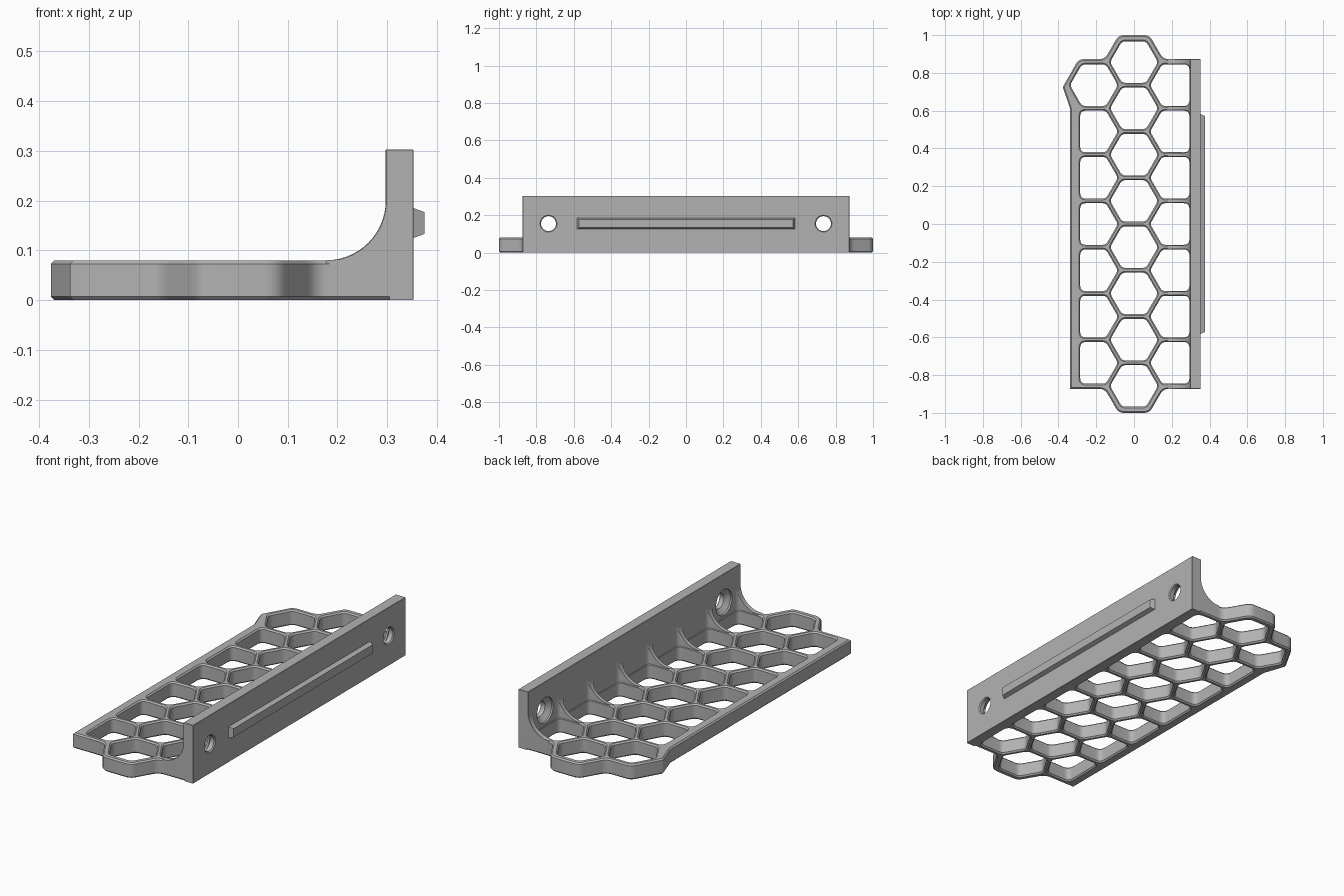
import bpy, bmesh, math
from mathutils import Vector

cube = bpy.data.objects.get("Cube")
if cube:
    bpy.data.objects.remove(cube)

grey = bpy.data.materials.new("mid grey")
grey.use_nodes = True
GREY = (0.45, 0.45, 0.45, 1)
grey.diffuse_color = GREY
grey.node_tree.nodes["Principled BSDF"].inputs["Base Color"].default_value = GREY

PITCH = 0.245
APO = 0.11                      # half height of a hexagonal opening
RAD = APO * 2 / math.sqrt(3)
COL = PITCH * math.sqrt(3) / 2  # column spacing
CH = 0.007                      # edge chamfer
TOP, END, WALL_IN, WALL_OUT, WALL_TOP = 0.08, 0.873, 0.297, 0.353, 0.303


def rounded(corners, r, n=5):
    """Round the corners of a closed polygon; r is one radius or one per corner."""
    pts = [Vector(c) for c in corners]
    radii = r if isinstance(r, list) else [r] * len(pts)
    out = []
    for i, p in enumerate(pts):
        a = (pts[i - 1] - p).normalized()
        b = (pts[(i + 1) % len(pts)] - p).normalized()
        if radii[i] == 0:
            out.append(p)
            continue
        t = radii[i] / math.tan(a.angle(b) / 2)
        for k in range(n + 1):
            s = k / n
            out.append(p + a * t * (1 - s) ** 2 + b * t * s ** 2)
    return out


def hexagon(cx, cy):
    return [(cx + RAD * math.cos(math.radians(60 * k)),
             cy + RAD * math.sin(math.radians(60 * k))) for k in range(6)]


def side_cell(cy, side, edge, grow=0.0):
    """Hexagon squared off at a straight outer edge."""
    a, r = APO + grow, RAD + grow
    return [(side * x, y) for x, y in (
        (COL - r, cy), (COL - r / 2, cy - a), (edge + grow, cy - a),
        (edge + grow, cy + a), (COL - r / 2, cy + a))]


def finish(bm, name, smooth=True):
    bmesh.ops.recalc_face_normals(bm, faces=bm.faces)
    mesh = bpy.data.meshes.new(name)
    bm.to_mesh(mesh)
    bm.free()
    mesh.materials.append(grey)
    obj = bpy.data.objects.new(name, mesh)
    bpy.context.collection.objects.link(obj)
    if smooth:
        select(obj)
        bpy.ops.object.shade_smooth_by_angle(angle=math.radians(30))
    return obj


def select(obj):
    bpy.ops.object.select_all(action='DESELECT')
    obj.select_set(True)
    bpy.context.view_layer.objects.active = obj


def prism(bm, ring, offset):
    """Extrude a closed ring of points by an offset."""
    face = bm.faces.new([bm.verts.new(p) for p in ring])
    ext = bmesh.ops.extrude_face_region(bm, geom=[face])["geom"]
    bmesh.ops.translate(bm, vec=offset, verts=[v for v in ext if isinstance(v, bmesh.types.BMVert)])


def cut(obj, cutter):
    mod = obj.modifiers.new("cut", 'BOOLEAN')
    mod.operation, mod.solver, mod.object = 'DIFFERENCE', 'EXACT', cutter
    select(obj)
    bpy.ops.object.modifier_apply(modifier=mod.name)
    bpy.data.objects.remove(cutter)


# Honeycomb plate: outline with openings, chamfered on both faces
rows = [PITCH * k for k in range(-3, 4)]
LEFT = -0.338
R = 0.05
outline = rounded(
    [(LEFT, -END), (-0.155, -END), (-0.081, -1), (0.081, -1), (0.155, -END), (0.335, -END),
     (0.335, END), (0.155, END), (0.081, 1), (-0.081, 1), (-0.155, END), (-0.293, END),
     (-0.377, 0.725), (LEFT, 0.61)],
    [0, R, R, R, R, 0, 0, R, R, R, R, R, 0.01, 0.02])
loops = [outline]
loops += [rounded(hexagon(0, PITCH * (k - 3.5)), 0.035) for k in range(8)]
loops += [rounded(side_cell(y, 1, 0.293), 0.03) for y in rows]
loops += [rounded(side_cell(y, -1, 0.285), 0.03) for y in rows[:-1]]
loops += [rounded(hexagon(-COL, rows[-1]), 0.035)]

curve = bpy.data.curves.new("plate_outline", 'CURVE')
curve.dimensions, curve.fill_mode = '2D', 'BOTH'
curve.extrude, curve.bevel_depth = TOP / 2 - CH, CH
curve.bevel_resolution, curve.offset = 0, -CH
for loop in loops:
    spline = curve.splines.new('POLY')
    spline.points.add(len(loop) - 1)
    for point, co in zip(spline.points, loop):
        point.co = (co.x, co.y, 0, 1)
    spline.use_cyclic_u = True
source = bpy.data.objects.new("plate_outline", curve)
bpy.context.collection.objects.link(source)
bm = bmesh.new()
bm.from_mesh(source.evaluated_get(bpy.context.evaluated_depsgraph_get()).to_mesh())
bpy.data.objects.remove(source)
bmesh.ops.remove_doubles(bm, verts=bm.verts, dist=0.0002)
bmesh.ops.translate(bm, vec=(0, 0, TOP / 2), verts=bm.verts)
finish(bm, "honeycomb_plate")

# Upright wall with a curved fillet running down onto the plate
FIL = 0.12
arc = [(WALL_IN - FIL + FIL * math.cos(a), TOP + FIL + FIL * math.sin(a))
       for a in (-math.pi / 2 * k / 14 for k in range(15))]
profile = [(0.305, 0), (WALL_OUT, 0), (WALL_OUT, WALL_TOP), (WALL_IN, WALL_TOP)] + arc
profile += [(WALL_IN - FIL, 0.03), (0.305, 0.03)]
bm = bmesh.new()
prism(bm, [(x, -END, z) for x, z in profile], (0, 2 * END, 0))
bmesh.ops.recalc_face_normals(bm, faces=bm.faces)


def exposed(e):
    m = (e.verts[0].co + e.verts[1].co) / 2
    long_edge = abs(m.y) < 0.01
    return (m.x > WALL_OUT - 0.001 or m.z > WALL_TOP - 0.001) if long_edge else m.z > TOP + 0.001


bmesh.ops.bevel(bm, geom=[e for e in bm.edges if exposed(e)], offset=0.005,
                segments=1, affect='EDGES', clamp_overlap=True)
wall = finish(bm, "mounting_wall", smooth=False)

# Openings carried up through the fillet, leaving ribs between them
bm = bmesh.new()
for y in rows:
    prism(bm, [(p.x, p.y, -0.1) for p in rounded(side_cell(y, 1, 0.293, 0.003), 0.03)], (0, 0, 0.38))
cut(wall, finish(bm, "rib_cutter", smooth=False))

# Countersunk screw holes
bm = bmesh.new()
SIDES = 32
for y in (rows[0], rows[-1]):
    rings = [[bm.verts.new((x, y + r * math.cos(math.tau * k / SIDES),
                            0.155 + r * math.sin(math.tau * k / SIDES))) for k in range(SIDES)]
             for x, r in ((0.27, 0.066), (0.305, 0.066), (0.325, 0.04), (0.348, 0.04), (0.36, 0.052))]
    for a, b in zip(rings, rings[1:]):
        for k in range(SIDES):
            j = (k + 1) % SIDES
            bm.faces.new((a[k], a[j], b[j], b[k]))
    bm.faces.new(rings[0])
    bm.faces.new(rings[-1])
cut(wall, finish(bm, "screw_cutter", smooth=False))
select(wall)
bpy.ops.object.shade_smooth_by_angle(angle=math.radians(30))

# Tapered locating ridge on the outer face of the wall
bm = bmesh.new()
base, tip = [[bm.verts.new((x, sy * hy, 0.155 + sz * hz))
              for sy, sz in ((-1, -1), (1, -1), (1, 1), (-1, 1))]
             for x, hy, hz in ((0.35, 0.583, 0.031), (0.375, 0.572, 0.022))]
bm.faces.new(base)
bm.faces.new(tip)
for k in range(4):
    j = (k + 1) % 4
    bm.faces.new((base[k], base[j], tip[j], tip[k]))
finish(bm, "locating_ridge", smooth=False)
